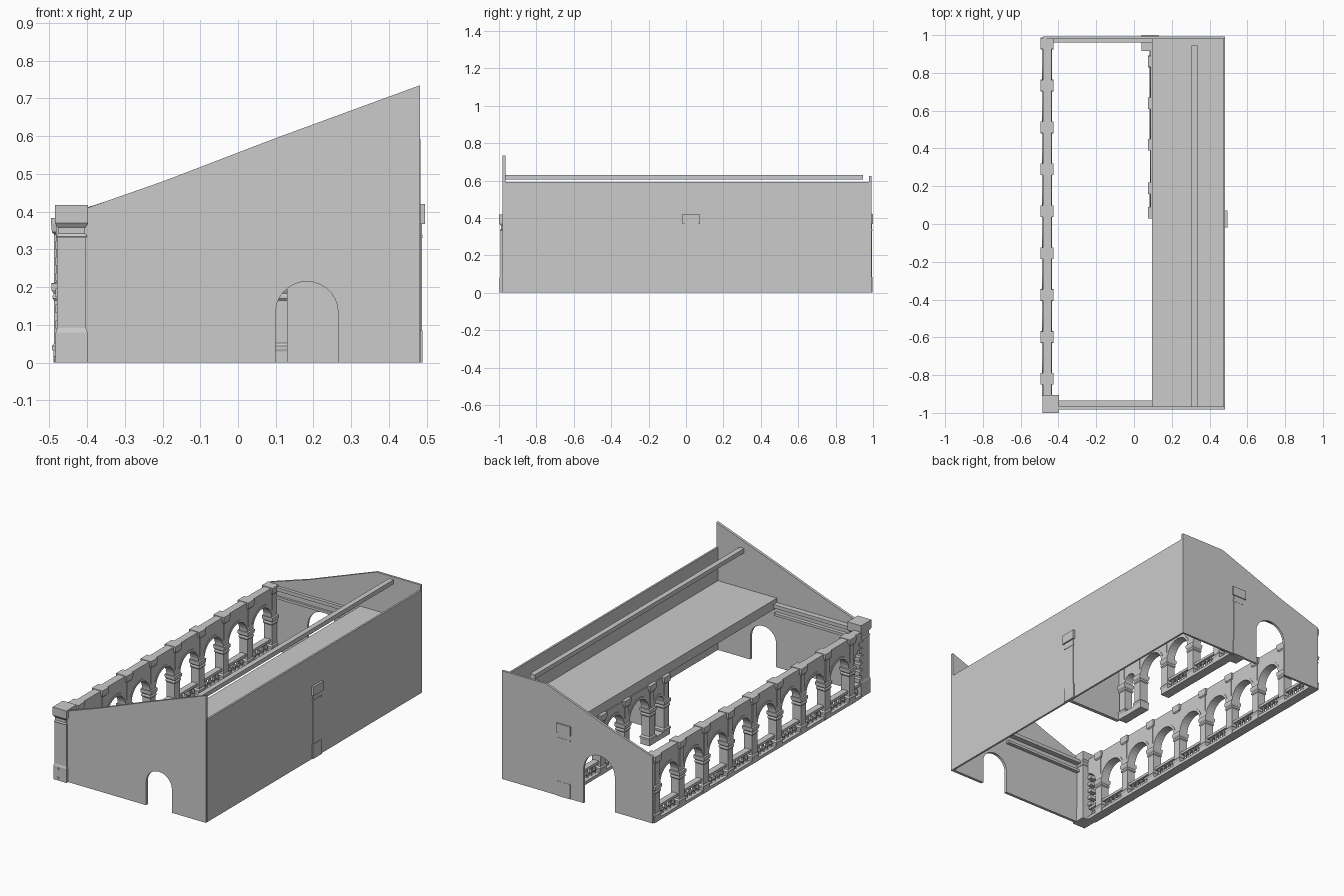
import bpy, bmesh, math

if "Cube" in bpy.data.objects:
    bpy.data.objects.remove(bpy.data.objects["Cube"])


def prism(bm, axis, pts, a, b):
    """Extrude a 2D outline along an axis between a and b."""
    place = {'x': lambda u, v, t: (t, u, v),
             'y': lambda u, v, t: (u, t, v),
             'z': lambda u, v, t: (u, v, t)}[axis]
    lo = [bm.verts.new(place(u, v, a)) for u, v in pts]
    hi = [bm.verts.new(place(u, v, b)) for u, v in pts]
    bm.faces.new(lo[::-1])
    bm.faces.new(hi)
    n = len(pts)
    for i in range(n):
        j = (i + 1) % n
        bm.faces.new((lo[i], lo[j], hi[j], hi[i]))


def box(bm, x0, x1, y0, y1, z0, z1):
    prism(bm, 'z', [(x0, y0), (x1, y0), (x1, y1), (x0, y1)], z0, z1)


def loft(bm, cx, cy, rings, n=4):
    """Stack n-sided rings (z, half x, half y) into one moulded solid."""
    k = 1 / math.cos(math.pi / n)
    angs = [2 * math.pi * (i + .5) / n for i in range(n)]
    rows = [[bm.verts.new((cx + k * hx * math.cos(t), cy + k * hy * math.sin(t), z))
             for t in angs] for z, hx, hy in rings]
    for r, s in zip(rows, rows[1:]):
        for i in range(n):
            j = (i + 1) % n
            bm.faces.new((r[i], r[j], s[j], s[i]))
    bm.faces.new(rows[0][::-1])
    bm.faces.new(rows[-1])


def finish(name, bm):
    bmesh.ops.recalc_face_normals(bm, faces=bm.faces)
    me = bpy.data.meshes.new(name)
    bm.to_mesh(me)
    bm.free()
    ob = bpy.data.objects.new(name, me)
    bpy.context.collection.objects.link(ob)
    return ob


def arc(c, z, r, h, n=14, a0=math.pi, a1=0.0):
    return [(c + r * math.cos(a0 + (a1 - a0) * i / n), z + h * math.sin(a0 + (a1 - a0) * i / n))
            for i in range(n + 1)]


SPRING = .21
COLUMN = [(0, .028, .029), (.03, .028, .029), (.036, .032, .031), (.044, .032, .031),
          (.052, .026, .024), (.165, .026, .024), (.17, .030, .028), (.178, .030, .028),
          (.183, .027, .025), (.192, .033, .030), (.21, .034, .031), (.212, .026, .017)]


def arcade(name, cx, y0, y1, top, columns, arches):
    # arched wall above the columns, with partial arches clipped at the ends
    bm = bmesh.new()
    low = [(y0, SPRING)]
    for c, r in arches:
        low += [(max(y0, min(y1, y)), z) for y, z in arc(c, SPRING, r, r)
                if y0 - .02 < y < y1 + .02]
    low += [(y1, SPRING)]
    pts = []
    for p in low + [(y1, top), (y0, top)]:
        if not pts or abs(p[0] - pts[-1][0]) + abs(p[1] - pts[-1][1]) > 1e-4:
            pts.append(p)
    prism(bm, 'x', pts, cx - .021, cx + .023)
    finish(name + "_wall", bm)
    # raised bands around the arches
    bm = bmesh.new()
    for c, r in arches:
        if c - r < y0 or c + r > y1:
            continue
        ring = arc(c, SPRING, r, r) + arc(c, SPRING, r + .014, r + .014)[::-1]
        for side in (-.025, .022):
            prism(bm, 'x', ring, cx + side, cx + side + .004)
    finish(name + "_arch_bands", bm)
    # columns with base, capital, upper strip and top block
    bm = bmesh.new()
    for y in columns:
        loft(bm, cx, y, COLUMN + [(top - .04, .026, .017), (top - .034, .032, .026),
                                  (top - .014, .034, .030), (top + .003, .034, .030)])
    finish(name + "_columns", bm)


def balustrade(name, cx, gaps):
    bm = bmesh.new()
    for a, b in gaps:
        box(bm, cx - .027, cx + .027, a, b, 0, .018)
        box(bm, cx - .018, cx + .018, a, b, .068, .083)
        n = max(1, round((b - a) / .036))
        for i in range(n):
            loft(bm, cx, a + (b - a) * (i + .5) / n,
                 [(.018, .009, .009), (.024, .006, .006), (.036, .010, .010),
                  (.056, .005, .005), (.068, .009, .009)], 8)
    finish(name, bm)


# outer arcade
P = .2219
cols = [-.82 + P * i for i in range(9)]
mids = [c - P / 2 for c in cols]
arcade("outer_arcade", -.461, -.915, .985, .38, cols, [(m, .084) for m in mids])
balustrade("outer_balustrade", -.461,
           [(-.91, cols[0] - .025)] + [(a + .025, b - .025) for a, b in zip(cols, cols[1:])])

# inner arcade
icols = [.06, .19, .42, .64, .86]
arcade("inner_arcade", .109, .03, .98, .345, icols,
       [(.125, .04), (.305, .088), (.53, .084), (.75, .084), (.971, .084)])
balustrade("inner_balustrade", .109, [(.445, .615), (.665, .835), (.885, .975)])
bm = bmesh.new()
box(bm, .082, .136, .035, .215, 0, .03)
finish("paired_column_plinth", bm)

# front gable wall with arched doorway
bm = bmesh.new()
prism(bm, 'y', [(-.47, 0), (.1, 0)] + arc(.1825, .135, .0825, .08) +
      [(.265, 0), (.482, 0), (.482, .735), (.1, .595), (-.2, .48), (-.4, .41), (-.47, .39)],
      -.982, -.966)
finish("front_wall", bm)

# back wall with arched doorway
bm = bmesh.new()
prism(bm, 'y', [(-.482, 0), (-.24, 0)] + arc(-.14, .2, .1, .1) +
      [(-.04, 0), (.482, 0), (.482, .625), (.2, .625), (-.23, .466), (-.482, .385)],
      .979, .992)
finish("back_wall", bm)

# side wall, cross wall, slab and ridge rail
for name, dims in {
        "side_wall": (.472, .483, -.97, .98, 0, .593),
        "cross_wall": (.13, .475, .01, .03, 0, .345),
        "gallery_slab": (.095, .475, -.967, .98, .345, .4),
        "ridge_rail": (.305, .335, -.967, .945, .605, .63),
        "inner_corner_pier": (.04, .1, .915, .98, 0, .345)}.items():
    bm = bmesh.new()
    box(bm, *dims)
    finish(name, bm)

# ledges along the inside of the end walls
bm = bmesh.new()
for z0, z1, d in ((.305, .32, .022), (.355, .375, .032)):
    box(bm, -.44, .1, -.967, -.967 + d, z0, z1)
    box(bm, -.44, .1, .98 - d * .6, .98, z0, z1)
finish("wall_ledges", bm)

# front corner pier with cap, plinth and side quoins
bm = bmesh.new()
loft(bm, -.441, -.953, [(0, .042, .043), (.08, .042, .043), (.092, .038, .039), (.33, .038, .039),
                        (.335, .041, .042), (.342, .036, .037), (.358, .036, .037),
                        (.37, .044, .046), (.418, .044, .047)])
for z in (.015, .068):
    box(bm, -.462, -.448, -.998, -.98, z - .006, z + .006)
finish("corner_pier", bm)
bm = bmesh.new()
for i in range(6):
    box(bm, -.483, -.44, -.93, -.892, .09 + i * .042, .112 + i * .042)
finish("corner_quoins", bm)

# flat pilasters on side and back walls: plinth, shaft, cap
bm = bmesh.new()
for half, d, z0, z1 in ((.041, .006, 0, .085), (.036, .004, .085, .335), (.04, .006, .33, .338),
                        (.036, .004, .338, .367), (.045, .012, .367, .42)):
    box(bm, .48, .483 + d, .027 - half, .027 + half, z0, z1)
    box(bm, .085 - half, .085 + half, .985, .992 + d * .66, z0, z1)
finish("wall_pilasters", bm)
